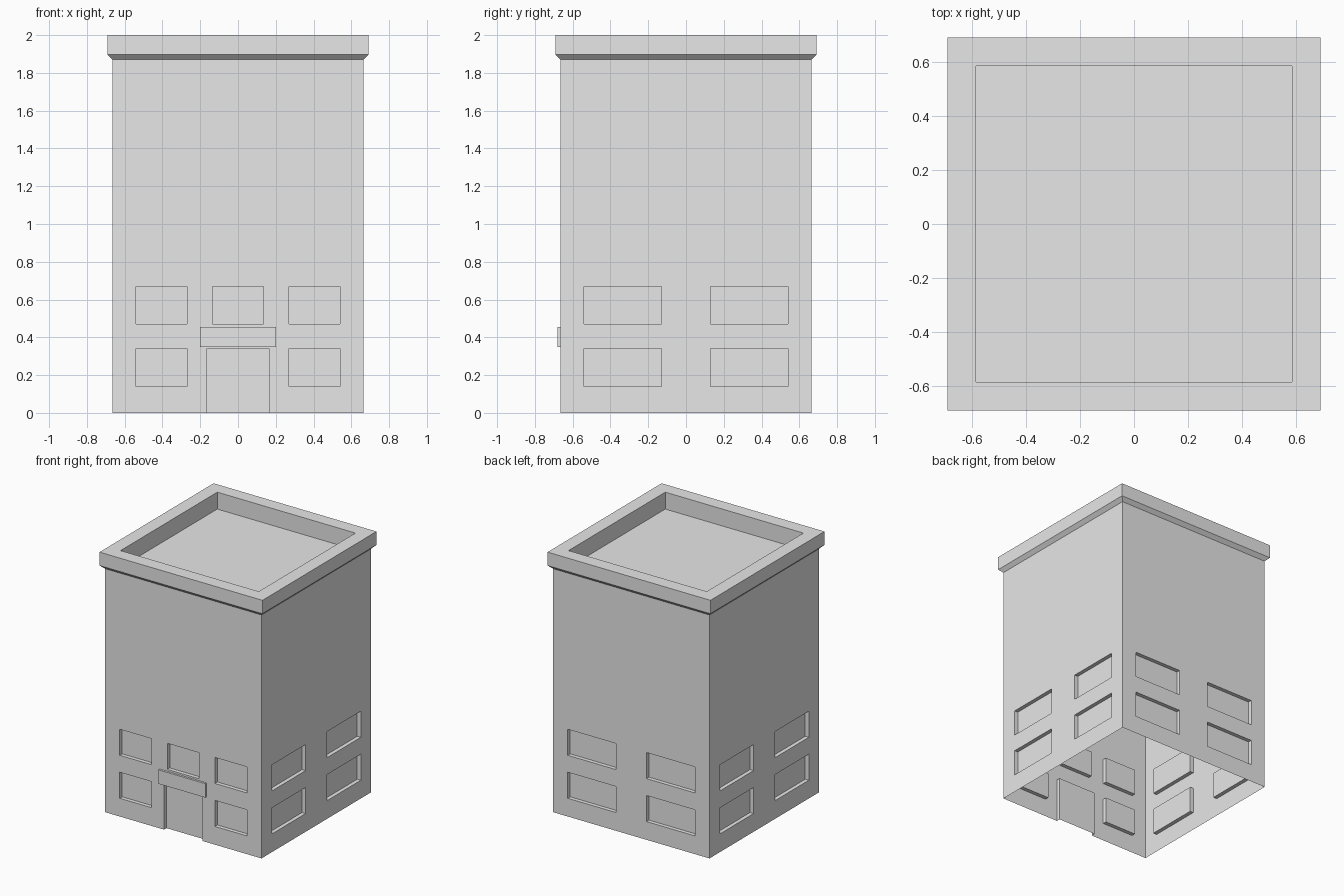
import bpy, bmesh, math
from mathutils import Matrix, Vector

cube = bpy.data.objects.get("Cube")
if cube:
    bpy.data.objects.remove(cube, do_unlink=True)

grey = bpy.data.materials.new("light_grey")
grey.use_nodes = True
colour = (0.8, 0.8, 0.8, 1)
grey.diffuse_color = colour
grey.node_tree.nodes["Principled BSDF"].inputs["Base Color"].default_value = colour

HALF, WALL_TOP, RECESS = 0.665, 1.87, 0.03


def finish(bm, name):
    mesh = bpy.data.meshes.new(name)
    bm.to_mesh(mesh)
    bm.free()
    mesh.materials.append(grey)
    obj = bpy.data.objects.new(name, mesh)
    bpy.context.collection.objects.link(obj)
    return obj


def wall(name, openings, angle):
    """Wall sheet facing -y with recessed openings (x0, x1, z0, z1), turned about z."""
    xs = sorted({-HALF, HALF} | {x for o in openings for x in o[:2]})
    zs = sorted({0, WALL_TOP} | {z for o in openings for z in o[2:]})
    bm = bmesh.new()
    grid = [[bm.verts.new((x, -HALF, z)) for z in zs] for x in xs]
    sunk = []
    for i in range(len(xs) - 1):
        for j in range(len(zs) - 1):
            face = bm.faces.new((grid[i][j], grid[i + 1][j],
                                 grid[i + 1][j + 1], grid[i][j + 1]))
            cx, cz = (xs[i] + xs[i + 1]) / 2, (zs[j] + zs[j + 1]) / 2
            if any(a < cx < b and c < cz < d for a, b, c, d in openings):
                sunk.append(face)
    # Push the panes inward, leaving the reveals
    result = bmesh.ops.extrude_face_region(bm, geom=sunk)["geom"]
    bmesh.ops.delete(bm, geom=[f for f in sunk if f.is_valid], context='FACES_ONLY')
    moved = [v for v in result if isinstance(v, bmesh.types.BMVert)]
    bmesh.ops.translate(bm, vec=(0, RECESS, 0), verts=moved)
    # The doorway has no threshold
    sill = [f for f in bm.faces if all(v.co.z < 0.001 for v in f.verts)]
    bmesh.ops.delete(bm, geom=sill, context='FACES')
    # Merge the grid back into clean panels
    bmesh.ops.dissolve_limit(bm, angle_limit=0.01, verts=bm.verts[:], edges=bm.edges[:])
    bmesh.ops.triangulate(bm, faces=[f for f in bm.faces if len(f.verts) > 4])
    bmesh.ops.rotate(bm, matrix=Matrix.Rotation(angle, 3, 'Z'), verts=bm.verts[:])
    return finish(bm, name)


# Walls with two rows of windows, and the doorway in front
rows = [(0.14, 0.34), (0.47, 0.67)]
side_windows = [(a, b, *r) for a, b in [(-0.54, -0.13), (0.13, 0.54)] for r in rows]
front_openings = [(a, b, *r) for a, b in [(-0.54, -0.27), (0.27, 0.54)] for r in rows]
front_openings += [(-0.135, 0.135, *rows[1]), (-0.163, 0.163, 0, 0.34)]
wall("front_wall", front_openings, 0)
for k, name in enumerate(["left_wall", "back_wall", "right_wall"], 1):
    wall(name, side_windows, k * math.pi / 2)

# Cornice, parapet and sunken roof: square rings swept up, over and down
bm = bmesh.new()
rings = []
for h, z in [(HALF, WALL_TOP), (0.692, 1.897), (0.692, 2), (0.587, 2), (0.587, WALL_TOP)]:
    rings.append([bm.verts.new((sx * h, sy * h, z))
                  for sx, sy in [(-1, -1), (1, -1), (1, 1), (-1, 1)]])
for low, high in zip(rings, rings[1:]):
    for i in range(4):
        j = (i + 1) % 4
        bm.faces.new((low[i], low[j], high[j], high[i]))
bm.faces.new(rings[-1])
finish(bm, "roof_parapet")

# Plain sign board over the door, open against the wall
bm = bmesh.new()
bmesh.ops.create_cube(bm, size=1)
back = [f for f in bm.faces if f.normal.y > 0.9]
bmesh.ops.delete(bm, geom=back, context='FACES_ONLY')
bmesh.ops.scale(bm, vec=(0.4, 0.016, 0.107), verts=bm.verts[:])
bmesh.ops.translate(bm, vec=Vector((0, -HALF - 0.008, 0.402)), verts=bm.verts[:])
finish(bm, "door_sign_board")
